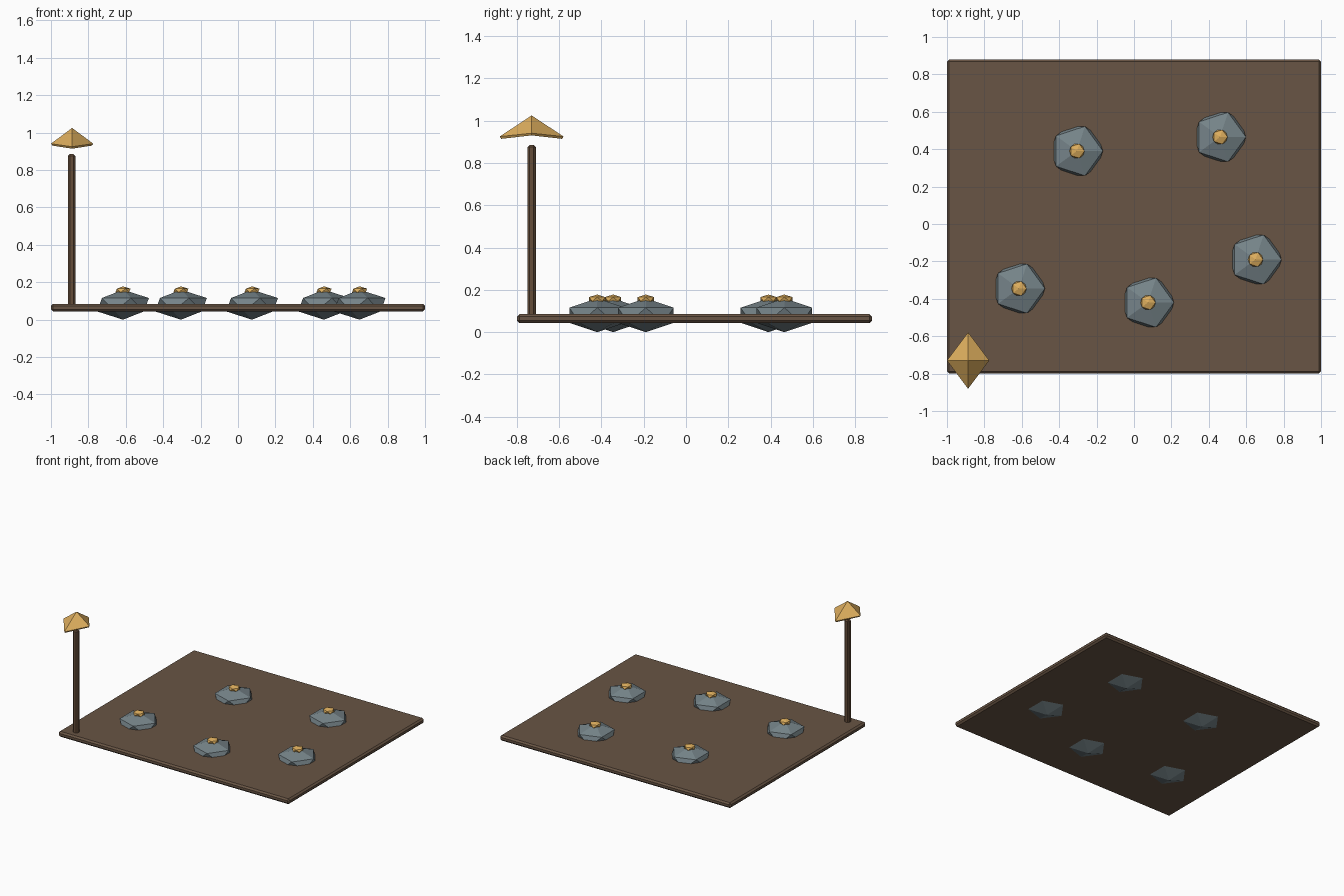
import bpy, bmesh

cube = bpy.data.objects.get("Cube")
if cube:
    bpy.data.objects.remove(cube, do_unlink=True)


def material(name, rgb):
    m = bpy.data.materials.new(name)
    m.use_nodes = True
    m.diffuse_color = (*rgb, 1)
    m.node_tree.nodes["Principled BSDF"].inputs["Base Color"].default_value = (*rgb, 1)
    return m


soil = material("soil brown", (0.14, 0.09, 0.058))
wood = material("wood brown", (0.13, 0.075, 0.042))
stone = material("stone grey", (0.18, 0.23, 0.25))
gold = material("gold", (0.72, 0.42, 0.11))


def add_object(name, bm, mat, location=(0, 0, 0)):
    mesh = bpy.data.meshes.new(name)
    bm.to_mesh(mesh)
    bm.free()
    mesh.materials.append(mat)
    ob = bpy.data.objects.new(name, mesh)
    ob.location = location
    bpy.context.collection.objects.link(ob)
    return ob


def box(name, mat, low, high, bevel):
    bm = bmesh.new()
    bmesh.ops.create_cube(bm, size=1)
    bmesh.ops.scale(bm, verts=bm.verts, vec=[b - a for a, b in zip(low, high)])
    ob = add_object(name, bm, mat, [(a + b) / 2 for a, b in zip(low, high)])
    mod = ob.modifiers.new("bevel", "BEVEL")
    mod.width = bevel
    mod.segments = 1


def nugget(name, mat, location, radius, height):
    # Flattened twenty-sided ball
    bm = bmesh.new()
    bmesh.ops.create_icosphere(bm, subdivisions=1, radius=1)
    bmesh.ops.scale(bm, verts=bm.verts, vec=(radius, radius, height))
    add_object(name, bm, mat, location)


# Ground slab and lamp post
box("ground_slab", soil, (-1, -0.8, 0.043), (1, 0.88, 0.085), 0.012)
box("post", wood, (-0.909, -0.75, 0.07), (-0.869, -0.71, 0.885), 0.01)

# Stones, each with a gold nugget on top
spots = [(-0.305, 0.39), (0.46, 0.465), (0.65, -0.19), (0.075, -0.42), (-0.615, -0.345)]
for i, (x, y) in enumerate(spots, 1):
    nugget(f"stone_{i}", stone, (x, y, 0.08), 0.155, 0.08)
    nugget(f"gold_nugget_{i}", gold, (x, y, 0.156), 0.045, 0.022)

# Folded diamond cap floating over the post
bm = bmesh.new()
apex = bm.verts.new((0, 0, 0.1))
rim = [bm.verts.new(p) for p in
       [(0.113, 0, 0.016), (0, 0.151, 0), (-0.113, 0, 0.016), (0, -0.151, 0)]]
for a, b in zip(rim, rim[1:] + rim[:1]):
    bm.faces.new((apex, a, b))
cap = add_object("post_cap", bm, gold, (-0.887, -0.73, 0.925))
mod = cap.modifiers.new("thickness", "SOLIDIFY")
mod.thickness = 0.013
mod.offset = -1
